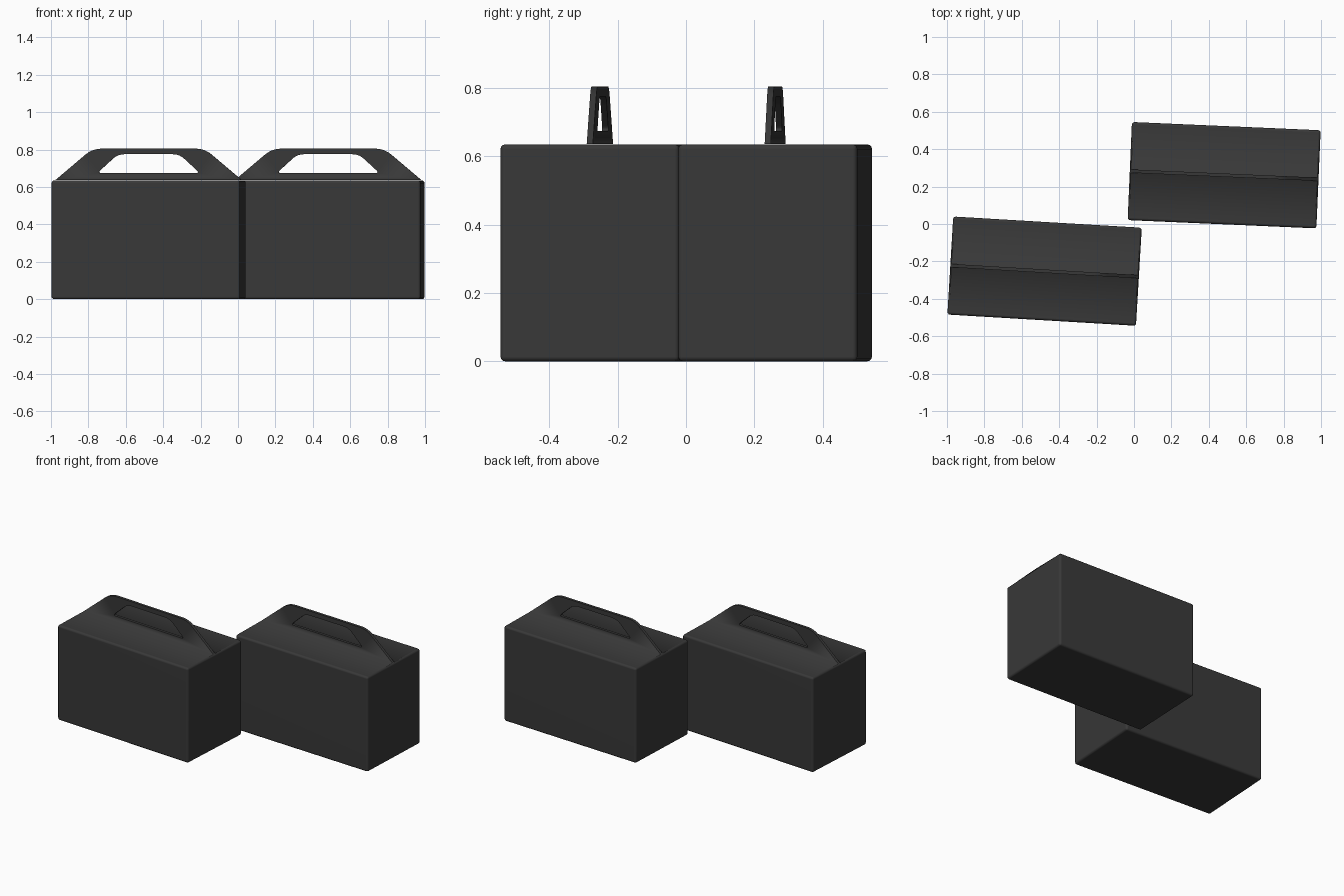
import bpy, bmesh, math
from mathutils import Vector, Matrix

cube = bpy.data.objects.get("Cube")
if cube:
    bpy.data.objects.remove(cube, do_unlink=True)

LENGTH, WIDTH, HEIGHT = 1.01, 0.525, 0.636
TOP = 0.805           # handle top
HALF_T = 0.009        # half the handle thickness
COLOUR = (0.04, 0.04, 0.04, 1)

card = bpy.data.materials.new("charcoal card")
card.use_nodes = True
card.diffuse_color = COLOUR
card.node_tree.nodes["Principled BSDF"].inputs["Base Color"].default_value = COLOUR


def add_object(name, bm, placement):
    mesh = bpy.data.meshes.new(name)
    bm.to_mesh(mesh)
    bm.free()
    mesh.materials.append(card)
    obj = bpy.data.objects.new(name, mesh)
    obj.matrix_world = placement
    bpy.context.collection.objects.link(obj)
    return obj


def rounded(corners, cut, steps=5):
    """Closed (x, z) outline with corners eased by short curves."""
    points = []
    for i, (x, z, size) in enumerate(corners):
        c = Vector((x, z))
        if not size:
            points.append(c)
            continue
        a = Vector(corners[i - 1][:2])
        b = Vector(corners[(i + 1) % len(corners)][:2])
        start = c + (a - c).normalized() * cut * size
        end = c + (b - c).normalized() * cut * size
        for s in range(steps + 1):
            t = s / steps
            points.append(start * (1 - t) ** 2 + c * 2 * t * (1 - t) + end * t * t)
    return points


def add_box(name, placement):
    # Closed carton body with softened edges
    bm = bmesh.new()
    height = HEIGHT - 0.001
    bmesh.ops.create_cube(bm, size=1, matrix=Matrix.Translation((0, 0, height / 2))
                          @ Matrix.Diagonal((LENGTH, WIDTH, height, 1)))
    bmesh.ops.bevel(bm, geom=bm.edges[:], offset=0.014, segments=3,
                    profile=0.5, affect='EDGES')
    for f in bm.faces:
        f.smooth = True
    obj = add_object(name, bm, placement)
    mod = obj.modifiers.new("even shading", 'WEIGHTED_NORMAL')
    mod.keep_sharp = True


def add_lid(name, placement):
    # Two flaps that fold up into one carrying handle
    outer = rounded([(-0.5, HEIGHT, 0), (-0.3, TOP, 1), (0.3, TOP, 1), (0.5, HEIGHT, 0)], 0.05)
    hole = rounded([(-0.275, 0.674, 0.7), (-0.165, 0.775, 1),
                    (0.165, 0.775, 1), (0.275, 0.674, 0.7)], 0.035)
    bm = bmesh.new()
    sides = []
    for side in (-1, 1):
        loops, edges = [], []
        for outline in (outer, hole):
            ring = [bm.verts.new((p.x, side * HALF_T, p.y)) for p in outline]
            edges += [bm.edges.new((v, ring[i - 1])) for i, v in enumerate(ring)]
            loops.append(ring)
        bmesh.ops.triangle_fill(bm, edges=edges, use_beauty=True, normal=(0, side, 0))
        sides.append(loops)
        # Flap from the handle foot to the carton edge
        left, right = loops[0][0], loops[0][-1]
        far = [bm.verts.new((x, side * (WIDTH / 2 - 0.012), HEIGHT)) for x in (0.494, -0.494)]
        bm.faces.new((left, right, *far))
    # Rims of the handle and of its grip hole; the handle foot stays open
    for kind in (0, 1):
        front, back = sides[0][kind], sides[1][kind]
        for i in range(1 - kind, len(front)):
            bm.faces.new((front[i - 1], front[i], back[i], back[i - 1]))
            for ring in (front, back):
                bm.edges.get((ring[i - 1], ring[i])).smooth = False
    bmesh.ops.recalc_face_normals(bm, faces=bm.faces[:])
    flaps = [f for f in bm.faces if abs(f.normal.z) > 0.99 and f.calc_area() > 0.1]
    if flaps[0].normal.z < 0:
        bmesh.ops.reverse_faces(bm, faces=bm.faces[:])
    for f in bm.faces:
        f.smooth = True
    add_object(name, bm, placement)


for name, x, y, turn in (("front", -0.478, -0.252, -3.4), ("back", 0.482, 0.261, -2.5)):
    placement = Matrix.Translation((x, y, 0)) @ Matrix.Rotation(math.radians(turn), 4, 'Z')
    add_box(name + "_carton_body", placement)
    add_lid(name + "_carton_handle_lid", placement)
